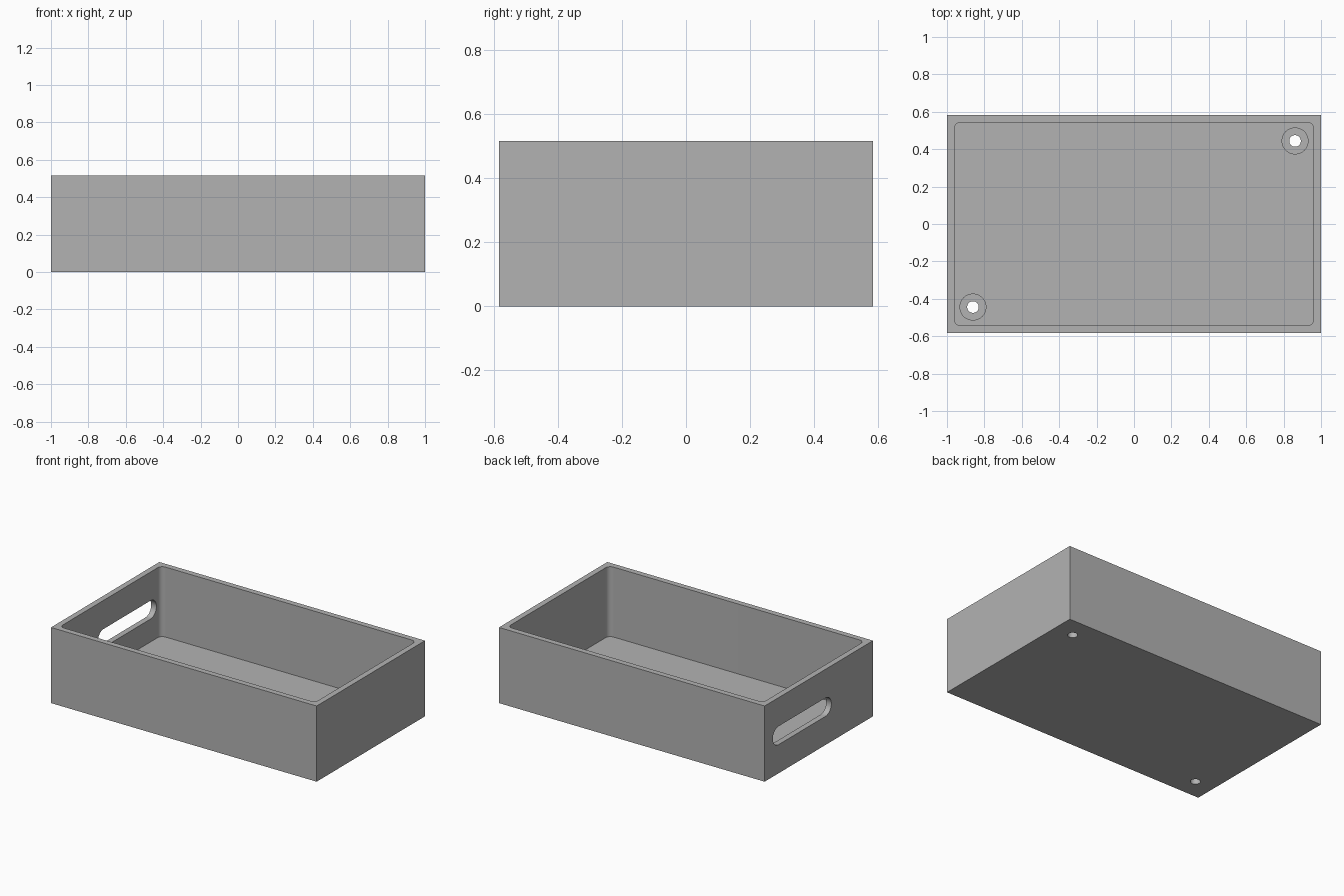
import bpy
import bmesh
import math
from mathutils import Matrix, Vector

if "Cube" in bpy.data.objects:
    bpy.data.objects.remove(bpy.data.objects["Cube"], do_unlink=True)

LENGTH, WIDTH, HEIGHT = 2.0, 1.165, 0.515
WALL = 0.039
POST_X, POST_Y, POST_R, HOLE_R, POST_TOP = 0.861, 0.444, 0.072, 0.031, 0.15

grey = bpy.data.materials.new("plain grey")
grey.use_nodes = True
colour = (0.45, 0.45, 0.45, 1)
grey.diffuse_color = colour
grey.node_tree.nodes["Principled BSDF"].inputs["Base Color"].default_value = colour


def rounded_outline(w, h, r, steps=10):
    """Outline of a w by h rectangle with corner radius r, centred on the origin."""
    if r == 0:
        steps = 0
    points = []
    for i, (sx, sy) in enumerate([(1, 1), (-1, 1), (-1, -1), (1, -1)]):
        for k in range(steps + 1):
            a = math.pi / 2 * (i + k / max(steps, 1))
            points.append((sx * (w / 2 - r) + r * math.cos(a) * (r > 0),
                           sy * (h / 2 - r) + r * math.sin(a) * (r > 0)))
    return points


def prism(name, outline, bottom, top, matrix=Matrix()):
    """Extrude an outline from bottom to top and place it with a matrix."""
    bm = bmesh.new()
    face = bm.faces.new([bm.verts.new((x, y, bottom)) for x, y in outline])
    new = bmesh.ops.extrude_face_region(bm, geom=[face])["geom"]
    bmesh.ops.translate(bm, vec=(0, 0, top - bottom),
                        verts=[g for g in new if isinstance(g, bmesh.types.BMVert)])
    bmesh.ops.transform(bm, matrix=matrix, verts=bm.verts)
    bmesh.ops.remove_doubles(bm, verts=bm.verts, dist=1e-5)
    bmesh.ops.recalc_face_normals(bm, faces=bm.faces)
    mesh = bpy.data.meshes.new(name)
    bm.to_mesh(mesh)
    bm.free()
    mesh.materials.append(grey)
    obj = bpy.data.objects.new(name, mesh)
    bpy.context.collection.objects.link(obj)
    return obj


def circle(r, n=40):
    return [(r * math.cos(math.tau * i / n), r * math.sin(math.tau * i / n)) for i in range(n)]


def combine(target, tool, operation):
    """Apply a boolean with the tool object, then discard the tool."""
    mod = target.modifiers.new(operation.lower(), "BOOLEAN")
    mod.operation, mod.object, mod.solver = operation, tool, "EXACT"
    bpy.context.view_layer.objects.active = target
    bpy.ops.object.modifier_apply(modifier=mod.name)
    bpy.data.objects.remove(tool, do_unlink=True)


# Open box: sharp outside, rounded upright corners inside
box = prism("open_box", rounded_outline(LENGTH, WIDTH, 0), 0, HEIGHT)
combine(box, prism("cavity", rounded_outline(LENGTH - 2 * WALL, WIDTH - 2 * WALL, 0.035),
                   WALL, HEIGHT + 0.1), "DIFFERENCE")

# Screw posts in two opposite corners, drilled through the floor
for side in (1, -1):
    place = Matrix.Translation(Vector((side * POST_X, side * POST_Y, 0)))
    combine(box, prism("post", circle(POST_R), WALL / 2, POST_TOP, place), "UNION")
    combine(box, prism("hole", circle(HOLE_R), -0.1, POST_TOP + 0.1, place), "DIFFERENCE")

# Rounded slot through one end wall, off centre towards the back
slot_place = Matrix.Translation((-LENGTH / 2, 0.18, HEIGHT / 2)) @ Matrix.Rotation(math.pi / 2, 4, "Y")
combine(box, prism("slot", rounded_outline(0.125, 0.63, 0.0625), -0.1, 0.1, slot_place), "DIFFERENCE")

# Smooth the curved walls, keep the edges sharp
bpy.ops.object.select_all(action="DESELECT")
box.select_set(True)
bpy.context.view_layer.objects.active = box
bpy.ops.object.shade_smooth_by_angle(angle=math.radians(30))
